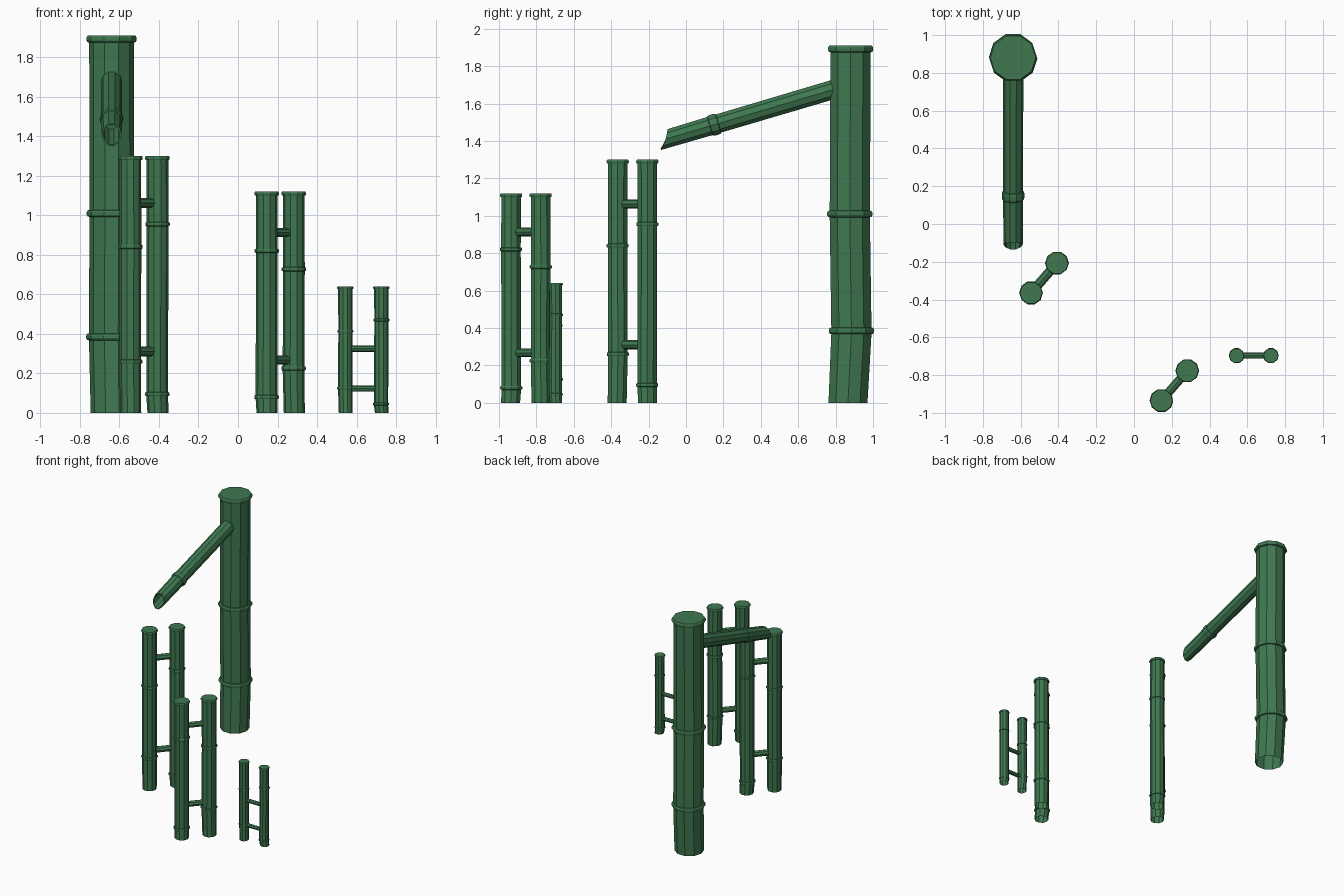
import bpy, bmesh, math
from mathutils import Vector, Matrix

if "Cube" in bpy.data.objects:
    bpy.data.objects.remove(bpy.data.objects["Cube"])

green = bpy.data.materials.new("bamboo_green")
green.diffuse_color = (0.05, 0.19, 0.08, 1)
green.use_nodes = True
green.node_tree.nodes["Principled BSDF"].inputs["Base Color"].default_value = green.diffuse_color


def lathe(name, rings, matrix, sides=10, cap_start=False, shape=None):
    """Skin rings of (z, radius, dx, dy) along a local z axis; cap the end."""
    bm = bmesh.new()
    loops = []
    for i, (z, r, dx, dy) in enumerate(rings):
        loop = []
        for k in range(sides):
            a = 2 * math.pi * k / sides
            extra = shape(i, a) if shape else 0
            loop.append(bm.verts.new((dx + r * math.cos(a), dy + r * math.sin(a), z + extra)))
        loops.append(loop)
    for lo, hi in zip(loops, loops[1:]):
        for k in range(sides):
            n = (k + 1) % sides
            bm.faces.new((lo[k], lo[n], hi[n], hi[k]))
    bm.faces.new(loops[-1])
    if cap_start:
        bm.faces.new(loops[0][::-1])
    bm.transform(matrix)
    me = bpy.data.meshes.new(name)
    bm.to_mesh(me)
    bm.free()
    me.materials.append(green)
    ob = bpy.data.objects.new(name, me)
    bpy.context.collection.objects.link(ob)
    return ob


def node(z, r, bulge, half, dx=0, dy=0):
    """Rounded joint ring around a cane."""
    return [(z + half * f, r + bulge * g, dx, dy)
            for f, g in ((-1, 0), (-0.85, 0.65), (-0.4, 1), (0.4, 1), (0.85, 0.65), (1, 0))]


def cane(name, x, y, height, r, nodes, bulge, half, lean):
    """Upright cane with joints and a rimmed top, open below."""
    rings = [(0, r * 0.97, lean[0], lean[1])]
    for i, z in enumerate(nodes):
        s = 0.3 * (-1) ** i
        rings += node(z, r, bulge, half, -lean[0] * s, -lean[1] * s)
    rings += node(height - half, r, bulge, half)[:-1]
    rings.append((height, r + bulge * 0.5, 0, 0))
    lathe(name, rings, Matrix.Translation((x, y, 0)))


def rung(name, a, b, z, r):
    """Short cross stick between two canes."""
    a, b = Vector((*a, z)), Vector((*b, z))
    d = b - a
    m = Matrix.Translation(a) @ d.to_track_quat('Z', 'Y').to_matrix().to_4x4()
    lathe(name, [(0.02, r, 0, 0), (d.length - 0.02, r, 0, 0)], m, 8, True)


# Tall main post
cane("main_post", -0.64, 0.88, 1.91, 0.113, (0.385, 1.01), 0.014, 0.018, (0.004, -0.014))

# Linked cane pairs: positions, height, radius, joints, rung heights, rung radius
pairs = {
    "tall_pair": ((-0.545, -0.365), (-0.408, -0.207), 1.30, 0.055,
                  (0.26, 0.84), (0.095, 0.955), (0.31, 1.063), 0.025),
    "middle_pair": ((0.145, -0.935), (0.282, -0.777), 1.12, 0.055,
                    (0.08, 0.82), (0.225, 0.727), (0.267, 0.913), 0.023),
    "short_pair": ((0.543, -0.697), (0.725, -0.697), 0.64, 0.036,
                   (0.125, 0.413), (0.045, 0.47), (0.123, 0.325), 0.016),
}
for name, (p, q, h, r, n1, n2, rungs, rr) in pairs.items():
    half = r * 0.19
    cane(name + "_left_cane", *p, h, r, n1, r * 0.13, half, (0.002, -0.003))
    cane(name + "_right_cane", *q, h, r, n2, r * 0.13, half, (0.003, 0.002))
    for i, z in enumerate(rungs):
        rung(f"{name}_rung_{i + 1}", p, q, z, rr)

# Sloping hollow spout with a slanted mouth
ang = math.radians(16.5)
c, s = math.cos(ang), math.sin(ang)
frame = Matrix(((1, 0, 0, -0.64), (0, -s, -c, 0.77), (0, c, -s, 1.67), (0, 0, 0, 1)))
spout = [(-0.03, 0.054, 0, 0)] + node(0.646, 0.053, 0.007, 0.025)
spout += [(0.925, 0.051, 0, 0), (0.925, 0.043, 0, 0), (0.68, 0.043, 0, 0)]
mouth = (len(spout) - 3, len(spout) - 2)


def slant(i, a):
    return -0.034 * math.sin(a) - 0.008 * math.cos(a) ** 2 if i in mouth else 0


lathe("spout", spout, frame, 10, True, slant)
